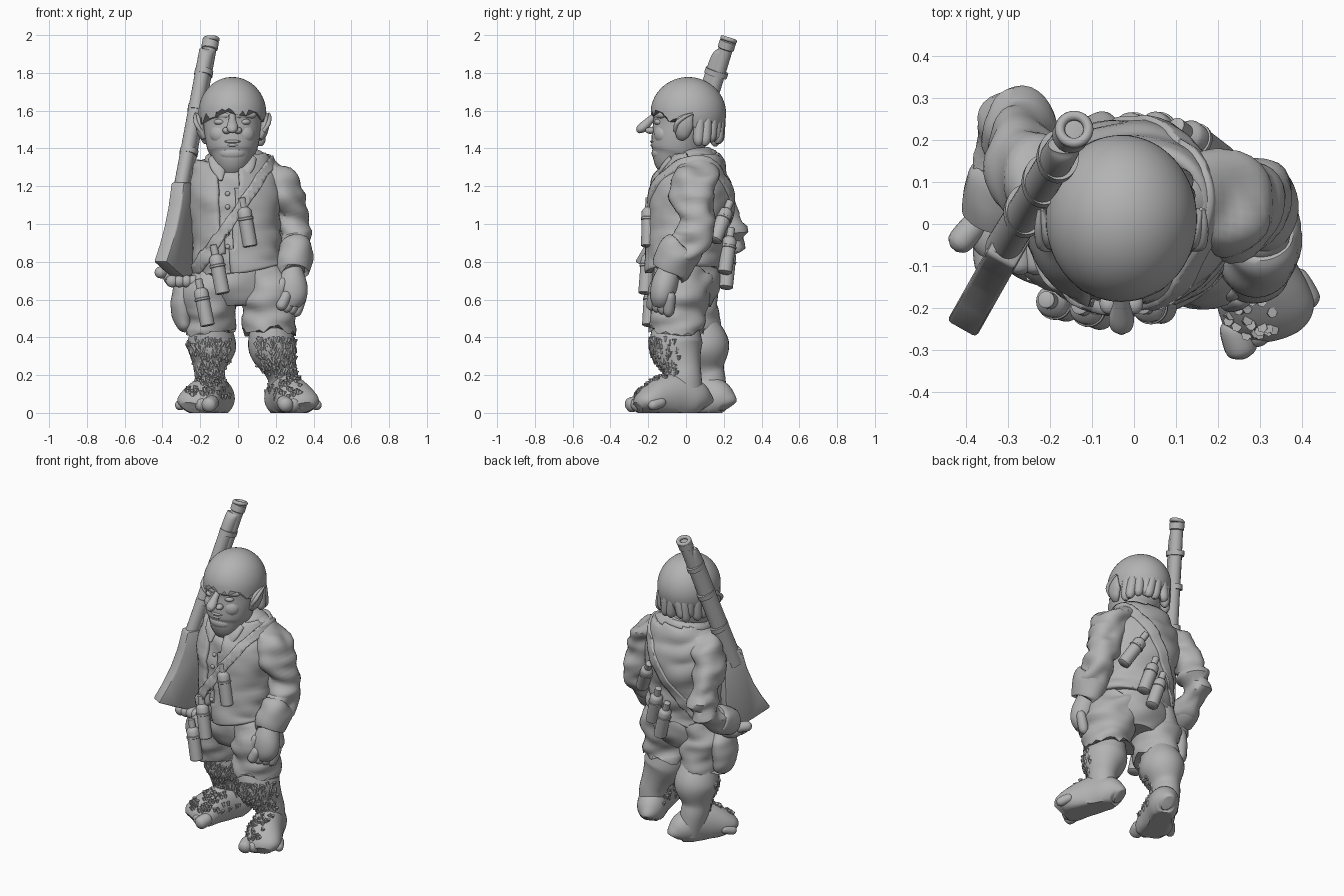
import bpy, bmesh, math, random
from mathutils import Vector, Matrix, noise
from mathutils.bvhtree import BVHTree

random.seed(4)
cube = bpy.data.objects.get("Cube")
if cube:
    bpy.data.objects.remove(cube)

grey = bpy.data.materials.new("plain grey")
grey.use_nodes = True
grey.diffuse_color = (.45, .45, .45, 1)
grey.node_tree.nodes["Principled BSDF"].inputs["Base Color"].default_value = grey.diffuse_color


def finish(name, bm):
    bmesh.ops.recalc_face_normals(bm, faces=bm.faces)
    mesh = bpy.data.meshes.new(name)
    bm.to_mesh(mesh)
    bm.free()
    mesh.materials.append(grey)
    for poly in mesh.polygons:
        poly.use_smooth = True
    mesh.set_sharp_from_angle(angle=math.radians(42))
    obj = bpy.data.objects.new(name, mesh)
    bpy.context.collection.objects.link(obj)
    return obj


def spline(rows, steps):
    """Smooth every column of the rows with a Catmull-Rom curve."""
    pad = [rows[0], *rows, rows[-1]]
    out = []
    for a, b, c, d in zip(pad, pad[1:], pad[2:], pad[3:]):
        for j in range(steps):
            t = j / steps
            out.append([.5 * (2*q + (r-p)*t + (2*p - 5*q + 4*r - s)*t*t + (3*q - p - 3*r + s)*t**3)
                        for p, q, r, s in zip(a, b, c, d)])
    return out + [list(rows[-1])]


def loft(name, rows, sides=32, steps=6, folds=0, ragged=0, floor=False):
    """Skin elliptical rings (x, y, z, side radius, other radius) along a path."""
    rows = spline(rows, steps)
    centres = [Vector(r[:3]) for r in rows]
    bm = bmesh.new()
    rings = []
    for i, row in enumerate(rows):
        tangent = (centres[min(i + 1, len(rows) - 1)] - centres[max(i - 1, 0)]).normalized()
        side = (Vector((1, 0, 0)) - tangent * tangent.x).normalized()
        other = tangent.cross(side)
        ring = []
        for k in range(sides):
            a = math.tau * k / sides
            co = centres[i] + side * row[3] * math.cos(a) + other * row[4] * math.sin(a)
            ring.append(bm.verts.new(co))
        rings.append(ring)
    for lower, upper in zip(rings, rings[1:]):
        for k in range(sides):
            m = (k + 1) % sides
            bm.faces.new((lower[k], lower[m], upper[m], upper[k]))
    bm.faces.new(rings[0])
    bm.faces.new(rings[-1])
    bmesh.ops.recalc_face_normals(bm, faces=bm.faces)
    bm.normal_update()
    if folds:
        for v in bm.verts:
            p = v.co
            v.co = p + v.normal * folds * noise.noise(Vector((p.x * 7 + p.z * 5, p.y * 7, p.z * 14)))
    if ragged:
        for v in rings[-1]:
            v.co.z += random.uniform(-ragged, ragged)
    if floor:
        for v in bm.verts:
            v.co.z = max(v.co.z, 0)
    return finish(name, bm)


def ball(name, centre, radii):
    bm = bmesh.new()
    mat = Matrix.Translation(centre) @ Matrix.Diagonal((*radii, 1))
    bmesh.ops.create_uvsphere(bm, u_segments=28, v_segments=18, radius=1, matrix=mat)
    return finish(name, bm)


def rod(name, a, b, profile, sides=16, steps=1):
    """Round rod from a to b; profile holds (fraction, radius)."""
    a, b = Vector(a), Vector(b)
    return loft(name, [(*a.lerp(b, t), r, r) for t, r in profile], sides, steps)


def digit(name, a, b, r):
    return rod(name, a, b, [(0, r * .5), (.15, r * .9), (.5, r), (.85, r * .9), (1, r * .3)], steps=3)


def torus(name, centre, major, minor, tilt):
    bm = bmesh.new()
    grid = [[None] * 10 for _ in range(32)]
    mat = Matrix.Translation(centre) @ Matrix.Rotation(tilt, 4, "X")
    for i in range(32):
        for j in range(10):
            a, b = math.tau * i / 32, math.tau * j / 10
            w = major + minor * math.cos(b)
            grid[i][j] = bm.verts.new(mat @ Vector((w * math.cos(a), w * math.sin(a), minor * math.sin(b))))
    for i in range(32):
        for j in range(10):
            bm.faces.new((grid[i-1][j-1], grid[i][j-1], grid[i][j], grid[i-1][j]))
    return finish(name, bm)


def surface(obj):
    return BVHTree.FromPolygons([v.co for v in obj.data.vertices], [p.vertices[:] for p in obj.data.polygons])


# Torso, with the jacket and strap lifted off its surface
torso = loft("shirt_body", [(.01, -.01, .75, .222, .182), (0, -.01, .82, .215, .18), (-.01, .0, .96, .215, .19),
                            (-.015, .025, 1.14, .225, .205), (-.02, .04, 1.24, .22, .18),
                            (-.02, .05, 1.32, .185, .13), (-.03, .04, 1.38, .1, .09)], sides=64, folds=.02)


def shell(name, lift, drop, planes=()):
    bm = bmesh.new()
    bm.from_mesh(torso.data)
    for point, normal in planes:
        bmesh.ops.bisect_plane(bm, geom=bm.verts[:] + bm.edges[:] + bm.faces[:],
                               plane_co=point, plane_no=normal, clear_outer=True)
    gone = [f for f in bm.faces if len(f.verts) > 9 or drop(f.calc_center_median())]
    bmesh.ops.delete(bm, geom=gone, context="FACES")
    bm.normal_update()
    for v in bm.verts:
        v.co += v.normal * lift
    obj = finish(name, bm)
    mod = obj.modifiers.new("thickness", "SOLIDIFY")
    mod.thickness, mod.offset = .03, 0
    return obj


shell("jacket", .006, lambda c: c.z > 1.36 or (c.y < 0 and abs(c.x + .055) < .02 + .1 * max(0, c.z - .9)))
across = Vector((-.84, 0, .55))
middle = Vector((0, 0, 1.07))
shell("shoulder_strap", .018, lambda c: c.z > 1.37,
      [(middle + across * .026, across), (middle - across * .026, -across)])
skin = surface(torso)
for z in (.88, .95, 1.02, 1.09, 1.16):
    hit = skin.ray_cast(Vector((-.055, -1, z)), Vector((0, 1, 0)))[0]
    ball("shirt_button", hit, (.013, .01, .013))
torus("collar", (-.03, .025, 1.335), .115, .034, .25)
for s in (-1, 1):
    loft("collar_flap", [(-.03 + s * .1, -.07, 1.35, .03, .02), (-.03 + s * .075, -.12, 1.3, .04, .016),
                         (-.03 + s * .06, -.155, 1.23, .008, .008)], steps=4)

# Ragged shorts
loft("shorts_seat", [(0, .0, .84, .19, .16), (0, .0, .74, .215, .18), (0, .0, .65, .225, .175),
                     (0, .0, .57, .14, .13)], folds=.015)
loft("left_shorts_leg", [(.12, -.01, .76, .1, .15), (.155, -.03, .64, .15, .165), (.165, -.045, .53, .135, .155),
                         (.165, -.05, .435, .138, .15)], folds=.03, ragged=.024)
loft("right_shorts_leg", [(-.12, .01, .76, .1, .15), (-.15, .0, .64, .145, .165), (-.15, .015, .53, .13, .155),
                          (-.15, .025, .435, .13, .152)], folds=.03, ragged=.024)

# Bare legs, feet, toes and hair tufts
legs = {"left": [(.165, -.05, .47, .1, .12), (.182, -.052, .35, .127, .14), (.222, -.02, .24, .09, .1),
                 (.24, -.008, .17, .08, .092), (.24, .0, .05, .075, .09)],
        "right": [(-.14, .05, .47, .1, .11), (-.14, .09, .35, .13, .14), (-.15, .105, .24, .086, .098),
                  (-.145, .12, .17, .08, .09), (-.12, .13, .05, .08, .09)]}
feet = {"left": (Vector((.235, .005, 0)), Vector((.37, -.93, 0))),
        "right": (Vector((-.115, .13, 0)), Vector((-.43, -.9, 0)))}
for side, rows in legs.items():
    leg = loft(side + "_leg", rows)
    heel, ahead = feet[side]
    sideways = Vector((-ahead.y, ahead.x, 0))
    shape = [(-.105, .03, .08), (-.09, .06, .12), (-.04, .085, .175), (.05, .092, .21), (.13, .102, .195),
             (.2, .112, .155), (.25, .107, .11), (.28, .07, .06)]
    foot = loft(side + "_foot", [(*(heel + ahead * u + Vector((0, 0, h * .42))), w, h * .58)
                                 for u, w, h in shape], floor=True)
    inner = -1 if side == "left" else 1
    for i in range(5):
        base = heel + ahead * (.215 - .013 * i) + sideways * inner * (.085 - .044 * i) + Vector((0, 0, .062))
        tip = base + ahead * .095 + sideways * inner * (.01 - .006 * i) - Vector((0, 0, .028))
        digit(side + "_toe", base, tip, .04 - .003 * i)
    tufts = bmesh.new()
    for obj, count, low, high in ((leg, 170, .19, .39), (foot, 70, .08, .2)):
        tree = surface(obj)
        for _ in range(count):
            start = Vector((rows[2][0] + random.uniform(-.13, .11), -1, random.uniform(low, high)))
            hit, normal = tree.ray_cast(start, Vector((0, 1, 0)))[:2]
            if hit:
                aim = (normal * .1 + Vector((random.uniform(-.5, .5), 0, -1))).to_track_quat("Z", "Y")
                mat = Matrix.Translation(hit - normal * .003) @ aim.to_matrix().to_4x4()
                bmesh.ops.create_cone(tufts, cap_ends=True, segments=6, radius1=.013, radius2=.006,
                                      depth=.03, matrix=mat)
    finish(side + "_leg_hair", tufts)

# Left arm hanging
loft("left_sleeve", [(.08, .05, 1.3, .07, .08), (.17, .05, 1.26, .09, .115), (.235, .05, 1.19, .1, .12),
                     (.275, .05, 1.09, .095, .11), (.297, .055, .98, .085, .1), (.305, .035, .9, .08, .092),
                     (.3, -.03, .83, .075, .085), (.29, -.07, .78, .07, .08)], folds=.04)
loft("left_cuff", [(.305, -.02, .885, .07, .08), (.305, -.03, .87, .088, .105), (.3, -.06, .81, .096, .11),
                   (.29, -.085, .75, .09, .1), (.29, -.09, .74, .07, .08)], folds=.012)
loft("left_palm", [(.29, -.085, .77, .05, .055), (.285, -.11, .69, .08, .07), (.285, -.125, .62, .08, .065),
                   (.275, -.125, .57, .05, .05)])
for i in range(4):
    knuckle = Vector((.345 - .027 * i, -.08 - .03 * i, .64))
    digit("left_finger", knuckle, knuckle + Vector((-.045, -.015, -.13 + .012 * i)), .03)
digit("left_thumb", (.245, -.15, .71), (.185, -.165, .57), .031)

# Right arm bent back, hand under the gun
loft("right_sleeve", [(-.09, .06, 1.3, .07, .08), (-.19, .085, 1.25, .09, .11), (-.25, .115, 1.17, .095, .11),
                      (-.28, .17, 1.07, .085, .095), (-.285, .22, .97, .077, .09), (-.288, .2, .88, .072, .085),
                      (-.308, .1, .82, .072, .08), (-.325, .03, .78, .065, .07)], folds=.04)
loft("right_cuff", [(-.31, .13, .835, .065, .065), (-.312, .115, .83, .08, .085), (-.32, .07, .8, .083, .09),
                    (-.33, .02, .77, .078, .082)], folds=.012)
ball("right_palm", (-.32, -.01, .715), (.075, .085, .05))
for i in range(4):
    knuckle = Vector((-.355 + .038 * i, -.03, .7))
    digit("right_finger", knuckle, knuckle + Vector((.01, -.09, -.005)), .033)
digit("right_thumb", (-.36, .02, .74), (-.43, -.06, .745), .032)

# Head and face
mid = -.03
loft("head", [(mid, .05, 1.27, .09, .1), (mid, .01, 1.32, .08, .11), (mid, -.045, 1.345, .1, .12),
              (mid, -.045, 1.39, .13, .138), (mid, -.035, 1.46, .146, .148), (mid, -.015, 1.53, .154, .163),
              (mid, .0, 1.62, .16, .175), (mid, .0, 1.7, .12, .13)])
ball("chin", (mid, -.13, 1.375), (.075, .052, .045))
loft("nose", [(mid, -.15, 1.59, .016, .012), (mid, -.19, 1.55, .02, .02), (mid, -.225, 1.515, .03, .026),
              (mid, -.25, 1.498, .024, .02), (mid, -.262, 1.493, .006, .006)])
ball("upper_lip", (mid, -.17, 1.437), (.045, .02, .01))
ball("lower_lip", (mid, -.168, 1.418), (.038, .02, .011))
for s in (-1, 1):
    ball("nostril", (mid + s * .03, -.19, 1.495), (.022, .025, .018))
    ball("cheek", (mid + s * .055, -.115, 1.475), (.065, .055, .06))
    ball("eye", (mid + s * .065, -.14, 1.54), (.032, .028, .018))
    digit("brow", (mid + s * .015, -.165, 1.575), (mid + s * .125, -.115, 1.578), .02)
    loft("ear", [(mid + s * .145, -.03, 1.45, .012, .02), (mid + s * .162, -.02, 1.48, .022, .04),
                 (mid + s * .175, -.005, 1.535, .022, .048), (mid + s * .19, .035, 1.585, .004, .006)])
    loft("ear_rim", [(mid + s * .165, -.055, 1.49, .01, .01), (mid + s * .19, -.05, 1.53, .012, .012),
                     (mid + s * .197, -.01, 1.565, .01, .01), (mid + s * .195, .035, 1.585, .005, .005)], 12)

# Bowl-cut hair with a jagged rim, and locks at the nape
hair = bmesh.new()
crown = Vector((mid, .012, 1.585))
bmesh.ops.create_uvsphere(hair, u_segments=60, v_segments=32, radius=1,
                          matrix=Matrix.Translation(crown) @ Matrix.Diagonal((.18, .2, .193, 1)))
bmesh.ops.bisect_plane(hair, geom=hair.verts[:] + hair.edges[:] + hair.faces[:],
                       plane_co=(0, -.19, 1.615), plane_no=(0, -.4, -1), clear_outer=True)
for v in [v for v in hair.verts if v.is_boundary]:
    v.co.z -= random.choice((0, .012, .035))
bmesh.ops.holes_fill(hair, edges=hair.edges)
finish("hair_cap", hair)
for i in range(11):
    a = math.pi * (.12 + .076 * i)
    top = crown + Vector((.15 * math.cos(a), .17 * math.sin(a), -.01))
    tip = top + Vector((random.uniform(-.03, .03), -.01, -.12 - random.uniform(0, .045)))
    digit("hair_lock", top, tip, .03)

# Long gun leaning on the shoulder
ahead = Vector((.49, .87, 0))
muzzle = Vector((-.143, .225, 1.975))


def along(z, shift=0):
    return muzzle + Vector((.187, .31, 1)) * (z - muzzle.z) + ahead * shift


rod("gun_barrel", along(1.97), along(1.15), [(0, .03), (.004, .044), (.05, .044), (.055, .038), (1, .04)], 24)
torus("gun_muzzle_rim", along(1.977), .034, .012, -.3)
loft("gun_fore_stock", [(*along(z, -.024), .04, r) for z, r in ((1.92, .02), (1.85, .045), (1.5, .047), (1.12, .052))])
for z in (1.8, 1.61, 1.38):
    loft("gun_band", [(*along(z + h, -.012), .049, .062) for h in (.014, -.014)], steps=1)
torus("gun_lock_ring", (-.32, -.07, 1.19), .026, .01, 1.2)
digit("gun_hammer", along(1.2, .02), along(1.28, .06), .018)
stock = bmesh.new()
outline = [(-.55, .8), (-.49, .89), (-.44, .98), (-.395, 1.09), (-.36, 1.22), (-.265, 1.22),
           (-.25, 1.06), (-.255, .9), (-.265, .73), (-.35, .715), (-.44, .75)]
thick = Vector((.87, -.49, 0)) * .08
flat = stock.faces.new([stock.verts.new(Vector((muzzle.x, muzzle.y, z)) + ahead * s - thick / 2) for s, z in outline])
grown = bmesh.ops.extrude_face_region(stock, geom=[flat])["geom"]
bmesh.ops.translate(stock, vec=thick, verts=[g for g in grown if isinstance(g, bmesh.types.BMVert)])
bmesh.ops.bevel(stock, geom=stock.edges[:], offset=.01, segments=2, affect="EDGES", profile=.5)
finish("gun_stock", stock)

# Powder flasks on the strap, and the hip bag
flask = [(0, .015), (.01, .02), (.2, .02), (.24, .032), (.28, .038), (.4, .038), (.41, .042), (.45, .042),
         (.46, .038), (.98, .038), (1, .03)]
for a, b in (((.02, -.195, 1.14), (.065, -.2, .88)), ((-.13, -.195, .89), (-.08, -.215, .63)),
             ((-.21, -.18, .71), (-.16, -.195, .46)), ((.1, .235, 1.12), (.21, .15, .91)),
             ((.03, .24, .98), (.1, .205, .74)), ((-.03, .235, .9), (.04, .21, .66))):
    rod("powder_flask", a, b, flask, 24)
loft("hip_bag", [(-.27, .03, .73, .03, .04), (-.285, .02, .66, .06, .09), (-.295, .02, .55, .065, .1),
                 (-.28, .02, .46, .045, .08), (-.27, .02, .43, .015, .03)], folds=.012)
